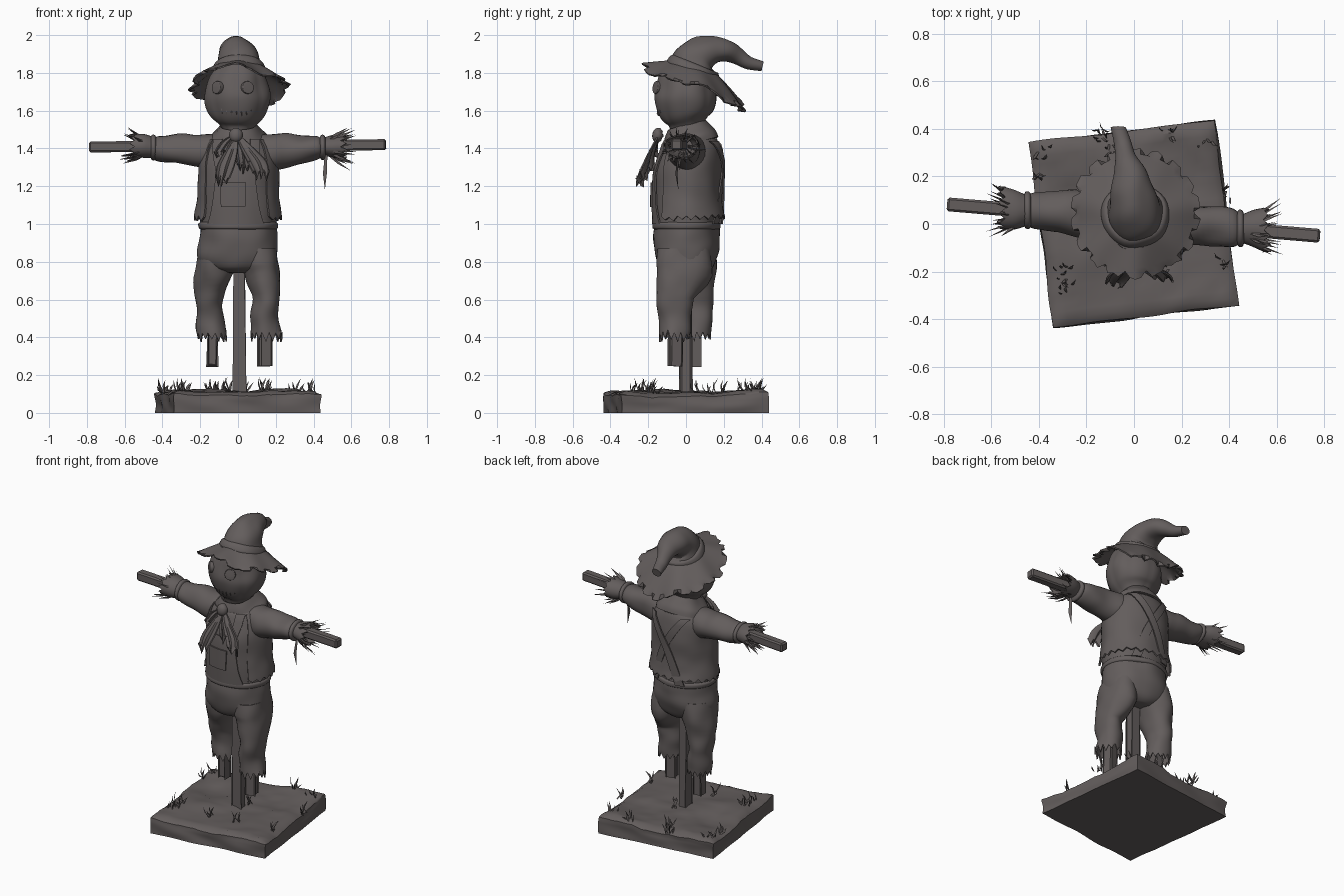
import bpy, bmesh, math, random
from mathutils import Vector, noise

if "Cube" in bpy.data.objects:
    bpy.data.objects.remove(bpy.data.objects["Cube"])

random.seed(4)
TAU = math.tau
MAT = bpy.data.materials.new("dark_taupe")
MAT.diffuse_color = (0.125, 0.11, 0.108, 1)
MAT.use_nodes = True
MAT.node_tree.nodes["Principled BSDF"].inputs["Base Color"].default_value = MAT.diffuse_color


def finish(name, bm, angle=40, yaw=0):
    bmesh.ops.recalc_face_normals(bm, faces=bm.faces)
    me = bpy.data.meshes.new(name)
    bm.to_mesh(me)
    bm.free()
    me.materials.append(MAT)
    me.shade_smooth()
    me.set_sharp_from_angle(angle=math.radians(angle))
    ob = bpy.data.objects.new(name, me)
    ob.rotation_euler.z = yaw
    bpy.context.collection.objects.link(ob)
    return ob


def grid(name, nu, nv, f, thick=0, caps=False, yaw=0):
    """Surface from f(i, j); seams are welded, optional thickness or end caps."""
    bm = bmesh.new()
    vs = [[bm.verts.new(f(i, j)) for j in range(nv + 1)] for i in range(nu + 1)]
    for i in range(nu):
        for j in range(nv):
            bm.faces.new((vs[i][j], vs[i + 1][j], vs[i + 1][j + 1], vs[i][j + 1]))
    if caps:
        for row in (vs[0], vs[-1]):
            bm.faces.new(row[:-1])
    bmesh.ops.remove_doubles(bm, verts=bm.verts, dist=1e-5)
    if thick:
        bmesh.ops.recalc_face_normals(bm, faces=bm.faces)
        bmesh.ops.solidify(bm, geom=bm.faces[:], thickness=thick)
    return finish(name, bm, yaw=yaw)


def spline(pts, sub=4):
    out, last = [], len(pts) - 1
    for i in range(last):
        p = [Vector(pts[min(max(k, 0), last)]) for k in (i - 1, i, i + 1, i + 2)]
        for k in range(sub):
            t = k / sub
            out.append(0.5 * (2 * p[1] + (p[2] - p[0]) * t + (2 * p[0] - 5 * p[1] + 4 * p[2] - p[3]) * t * t
                              + (3 * p[1] - p[0] - 3 * p[2] + p[3]) * t ** 3))
    return out + [Vector(pts[-1])]


def loft(name, secs, u=(1, 0, 0), n=32, hem=0, thick=0, wob=0.006, a0=0, a1=TAU, yaw=0, ribs=0):
    """Elliptical sections (x, y, z, ru, rv) swept along their centres."""
    rows = spline(secs)
    cen = [Vector(r[:3]) for r in rows]
    u = Vector(u)
    jag = [hem * (random.uniform(.5, 1.1) if j % 2 else -random.uniform(.2, .9)) for j in range(n + 1)]
    closed = a1 - a0 > 6.2

    def f(i, j):
        r, m = rows[i], len(rows) - 1
        t = (cen[min(i + 1, m)] - cen[max(i - 1, 0)]).normalized()
        v = t.cross(u).normalized()
        j = j % n if closed else j
        a = a0 + (a1 - a0) * j / n
        k = 1 + ribs * (abs(math.sin(4 * a)) - 0.7)
        d = u * math.cos(a) * r[3] * k + v * math.sin(a) * r[4] * k
        p = cen[i] + d
        p += d.normalized() * wob * noise.noise(p * 9) * 2
        return p + t * jag[j] if i == m else p
    return grid(name, len(rows) - 1, n, f, thick, not thick, yaw)


def beam(name, a, b, w):
    a, b = Vector(a), Vector(b)
    bm = bmesh.new()
    bmesh.ops.create_cube(bm, size=1)
    rot = (b - a).to_track_quat('Z', 'Y')
    for v in bm.verts:
        v.co = (a + b) / 2 + rot @ Vector((v.co.x * w, v.co.y * w, v.co.z * (b - a).length))
    bmesh.ops.bevel(bm, geom=bm.edges[:], offset=w * .15, segments=1, affect='EDGES')
    return finish(name, bm, 20)


def blades(name, items):
    """Thin bent three-sided spikes: (base, tip, half width)."""
    bm = bmesh.new()
    for base, tip, w in items:
        base, tip = Vector(base), Vector(tip)
        d = (tip - base).normalized()
        s = d.cross(Vector((.3, .8, .5))).normalized()
        q = d.cross(s)
        mid = base.lerp(tip, .55) + q * w
        rings = [[bm.verts.new(c + (s * math.cos(a) + q * math.sin(a) * .5) * k)
                  for a in (0, TAU / 3, 2 * TAU / 3)] for c, k in ((base, w * .7), (mid, w))]
        top = bm.verts.new(tip)
        for k in range(3):
            l = (k + 1) % 3
            bm.faces.new((rings[0][k], rings[0][l], rings[1][l], rings[1][k]))
            bm.faces.new((rings[1][k], rings[1][l], top))
        bm.faces.new(rings[0])
    return finish(name, bm, 30)


# Ground slab, turned a little, with lumpy top
def ground(x, y):
    return 0.112 + 0.03 * noise.noise(Vector((x * 4, y * 4, 1))) + 0.008 * noise.noise(Vector((x * 15, y * 15, 2)))


bm = bmesh.new()
bmesh.ops.create_cube(bm, size=1)
bmesh.ops.subdivide_edges(bm, edges=bm.edges[:], cuts=23, use_grid_fill=True)
for v in bm.verts:
    x, y, h = v.co.x * .785, v.co.y * .785, v.co.z + .5
    edge = max(abs(x), abs(y)) > .385
    wob = 1 + .025 * noise.noise(Vector((x * 5, y * 5, h * 1.5)))
    top = ground(x, y) - (.014 if edge else 0)
    k = wob * (.985 if h > .99 and edge else 1)
    v.co = (x * k, y * k, h * top)
finish("ground_slab", bm, 40, .125)

# Wooden frame
beam("upright_post", (.008, 0, .08), (0, 0, 1.5), .057)
beam("cross_beam", (-.787, .083, 1.408), (.783, -.05, 1.42), .058)
beam("left_leg_stick", (-.136, .05, .25), (-.13, .05, .8), .05)
beam("right_leg_stick", (.142, -.058, .255), (.14, -.05, .8), .054)

# Trousers
YAW = -.09
loft("trouser_hips", [(0, .01, .74, .1, .09), (0, .01, .77, .19, .14), (-.003, .005, .84, .216, .17),
                      (0, 0, .92, .208, .172), (0, 0, .98, .2, .172), (0, 0, 1.02, .2, .168)], n=40, yaw=YAW)
loft("trouser_waistband", [(0, 0, .972, .2, .17), (0, 0, .98, .209, .18), (0, 0, 1.0, .211, .18),
                           (0, 0, 1.01, .2, .17)], n=40, yaw=YAW, wob=.003)
for name, rows in (
    ("left_trouser_leg", [(-.11, .02, .87, .1, .13), (-.122, .03, .75, .1, .135), (-.15, .045, .64, .078, .105),
                          (-.155, .052, .57, .068, .09), (-.145, .058, .49, .075, .078), (-.14, .06, .41, .085, .08)]),
    ("right_trouser_leg", [(.11, -.01, .87, .1, .14), (.12, -.015, .75, .098, .15), (.148, -.055, .64, .076, .115),
                           (.15, -.06, .57, .07, .1), (.145, -.06, .49, .077, .08), (.147, -.06, .41, .087, .08)])):
    loft(name, rows, n=28, hem=.032, thick=.008, wob=.009)

# Shirt body: rows of (z, centre y, rx, ry)
BODY = [(.96, 0, .198, .165), (1.1, 0, .205, .168), (1.25, .003, .203, .168), (1.34, .015, .2, .16),
        (1.42, .025, .18, .145), (1.47, .025, .14, .12), (1.51, .015, .1, .098), (1.56, 0, .085, .085)]
loft("shirt_body", [(0, cy, z, rx, ry) for z, cy, rx, ry in BODY], n=40, wob=.003, yaw=YAW)


def body(x, z, side, off):
    for (z0, *a), (z1, *b) in zip(BODY, BODY[1:]):
        if z <= z1:
            break
    t = (z - z0) / (z1 - z0)
    cy, rx, ry = (p + (q - p) * t for p, q in zip(a, b))
    return Vector((x, cy + side * (ry + off) * math.sqrt(max(0, 1 - (x / (rx + off)) ** 2)), z))


def patch(name, path, side, off, thick=.008):
    """Cloth band lying on the shirt; path rows are (x, z, width)."""
    rows = spline(path)
    return grid(name, len(rows) - 1, 8, lambda i, j: body(
        rows[i][0] + rows[i][2] * (j / 8 - .5), rows[i][1], side, off), thick, yaw=YAW)


# Bib, pocket and shoulder straps
patch("overall_bib", [(0, 1.0, .3), (0, 1.1, .25), (0, 1.3, .2)], -1, .014)
patch("bib_pocket", [(-.01, 1.09, .13), (-.01, 1.22, .14)], -1, .022)
for s, tag in ((-1, "left"), (1, "right")):
    patch(tag + "_front_strap", [(s * .08, 1.28, .05), (s * .1, 1.38, .05), (s * .1, 1.45, .05)], -1, .016)
    patch(tag + "_back_strap", [(s * .12, 1.44, .05), (s * .05, 1.34, .055), (-s * .03, 1.2, .055),
                                (-s * .1, 1.0, .055)], 1, .03 + .004 * s)

# Open waistcoat with ragged hem
loft("waistcoat", [(0, .02, 1.45, .165, .145), (0, .02, 1.4, .196, .165), (0, .013, 1.3, .213, .178),
                   (0, .008, 1.18, .216, .182), (0, .01, 1.09, .223, .186), (0, .012, 1.035, .232, .196)],
     n=36, hem=.016, thick=.01, wob=.005, a0=math.radians(140), a1=math.radians(400), yaw=YAW)

# Sleeves, ties and straw hands
ARM = [(.08, 1.385, .1, .095), (.17, 1.385, .098, .1), (.25, 1.39, .09, .088), (.34, 1.395, .085, .073),
       (.42, 1.402, .078, .062), (.45, 1.405, .064, .05), (.5, 1.408, .078, .06), (.555, 1.41, .09, .068)]
straw = []
for s, tag in ((-1, "left"), (1, "right")):
    line = lambda x: .02 - .086 * x * s
    loft(tag + "_sleeve", [(s * x, line(x), z, ry, rz) for x, z, ry, rz in ARM],
         u=(0, 1, 0), n=24, hem=.02, thick=.008, wob=.008)
    loft(tag + "_wrist_tie", [(s * x, line(x), 1.405, r, r - .012) for x, r in
                              ((.432, .06), (.44, .077), (.456, .077), (.464, .06))], u=(0, 1, 0), n=20, wob=.002)
    for k in range(22):
        a = k * TAU / 11 + random.uniform(-.2, .2)
        d = Vector((0, math.cos(a), math.sin(a)))
        b = Vector((s * .46, line(.46), 1.41)) + d * .03
        straw.append((b, b + Vector((s * random.uniform(.1, .17), 0, 0)) + d * random.uniform(.03, .1),
                      random.uniform(.007, .011)))
straw.append(((.465, -.04, 1.37), (.46, -.04, 1.18), .013))
blades("straw_hands", straw)

# Neckerchief: collar, knot and hanging tails
loft("neckerchief_collar", [(0, .03, 1.42, .168, .15), (0, .02, 1.455, .165, .145), (0, .01, 1.49, .132, .128),
                            (0, 0, 1.525, .1, .105)], n=36, thick=.012, wob=.01, yaw=YAW)
loft("neckerchief_knot", [(-.01, -.13, 1.5, .012, .012), (-.01, -.145, 1.485, .034, .028),
                          (-.01, -.15, 1.455, .034, .028), (-.01, -.14, 1.435, .014, .012)], n=14, wob=.002)


def tail(name, rows):
    rows = spline(rows)
    m = len(rows) - 1

    def f(i, j):
        x, y, z, w = rows[i]
        drop = random.uniform(.01, .035) * (1 if j % 2 else -1) if i == m else 0
        fold = .014 * math.sin(j * 1.8) * i / m
        return Vector((x + w * (j / 6 - .5), y + fold, z - drop))
    grid(name, m, 6, f, .008)


tail("kerchief_tail_left", [(-.01, -.15, 1.47, .02), (-.035, -.19, 1.39, .06), (-.065, -.225, 1.31, .085), (-.085, -.255, 1.23, .06)])
tail("kerchief_tail_right", [(0, -.15, 1.47, .02), (.05, -.185, 1.4, .065), (.1, -.21, 1.33, .095), (.125, -.235, 1.26, .07)])
tail("kerchief_fold_left", [(-.02, -.15, 1.47, .02), (-.06, -.165, 1.43, .06), (-.1, -.18, 1.37, .05)])
tail("kerchief_fold_middle", [(0, -.15, 1.46, .02), (.02, -.18, 1.38, .06), (.03, -.195, 1.3, .05)])

# Sack head with gathered creases
HEAD = [(0, 0, 1.49, .085, .085), (0, 0, 1.53, .105, .1), (-.002, -.005, 1.58, .15, .138), (-.003, -.003, 1.65, .175, .16),
        (-.003, -.002, 1.71, .172, .16), (-.003, 0, 1.78, .148, .145), (-.003, .01, 1.84, .11, .12)]
loft("sack_head", HEAD, n=64, wob=.004, ribs=.035)


# Button eyes with rims, and stitched mouth
def button(name, x, z, y, r):
    d = Vector((x * 1.5, -.16, .02)).normalized()
    c = Vector((x, y, z))
    loft(name, [(*(c + d * h), k, k) for h, k in ((-.025, r), (.006, r), (.012, r * .9), (.012, r * .72),
                                                  (.005, r * .65), (.006, r * .1))], n=20, wob=0,
         u=Vector((0, 0, 1)).cross(d).normalized())


button("left_eye", -.108, 1.722, -.13, .034)
button("right_eye", .05, 1.722, -.153, .034)
stitches = []
for k in range(7):
    x = -.085 + k * .026
    z, y = 1.585 + 2.5 * (x + .007) ** 2, -.146 + 3 * x * x
    stitches.append(((x, y, z - .014), (x, y - .006, z + .016), .004))
blades("mouth_stitches", stitches)

# Hat brim: ragged, drooping to the sides and back
N = 72
ragged = [random.uniform(.0, .012) - (random.uniform(.02, .05) if k % 4 == 0 else 0) for k in range(N)]


def brim(i, j):
    j, t = j % N, i / 8
    a = TAU * j / N
    s = math.sin(a)
    r = .115 + (.268 + ragged[j] * (i == 8) - .115) * t
    z0, z1 = 1.832 - .035 * s, 1.725 - .105 * s + .02 * math.sin(3 * a + 1)
    z = z0 + (z1 - z0) * t ** 1.15 + .012 * t * math.sin(7 * a)
    return Vector((r * math.cos(a) + .005, .045 + r * s, z))


grid("hat_brim", 8, N, brim, .009)

# Hat crown curling backwards, and band
loft("hat_crown", [(.005, .035, 1.8, .135, .135), (.004, .05, 1.85, .12, .125), (.002, .085, 1.895, .104, .1),
                   (-.005, .15, 1.92, .086, .078), (-.015, .215, 1.915, .066, .06), (-.03, .275, 1.885, .046, .042),
                   (-.045, .335, 1.852, .032, .028), (-.068, .405, 1.833, .022, .016)], n=32, wob=.008)
loft("hat_band", [(.005, .033, 1.805, .13, .13), (.005, .036, 1.815, .146, .146), (.005, .045, 1.842, .135, .138),
                  (.005, .048, 1.85, .118, .122)], n=36, wob=.004)

# Grass tufts along the slab edge and around the post
grass = []
for cx, cy, n in ((-.38, .3, 6), (-.39, .2, 4), (-.3, -.2, 8), (-.29, -.27, 6), (.4, .13, 5), (.39, -.17, 4), (.15, .38, 6),
                  (.3, .37, 4), (-.14, .37, 9), (-.1, .33, 5), (-.06, -.22, 5), (.12, -.2, 4), (.03, .06, 4)):
    for k in range(n):
        b = Vector((cx + random.uniform(-.03, .03), cy + random.uniform(-.03, .03), .105))
        tip = b + Vector((random.uniform(-.04, .04), random.uniform(-.04, .04), random.uniform(.035, .085)))
        grass.append((b, tip, random.uniform(.005, .009)))
blades("grass_tufts", grass)
